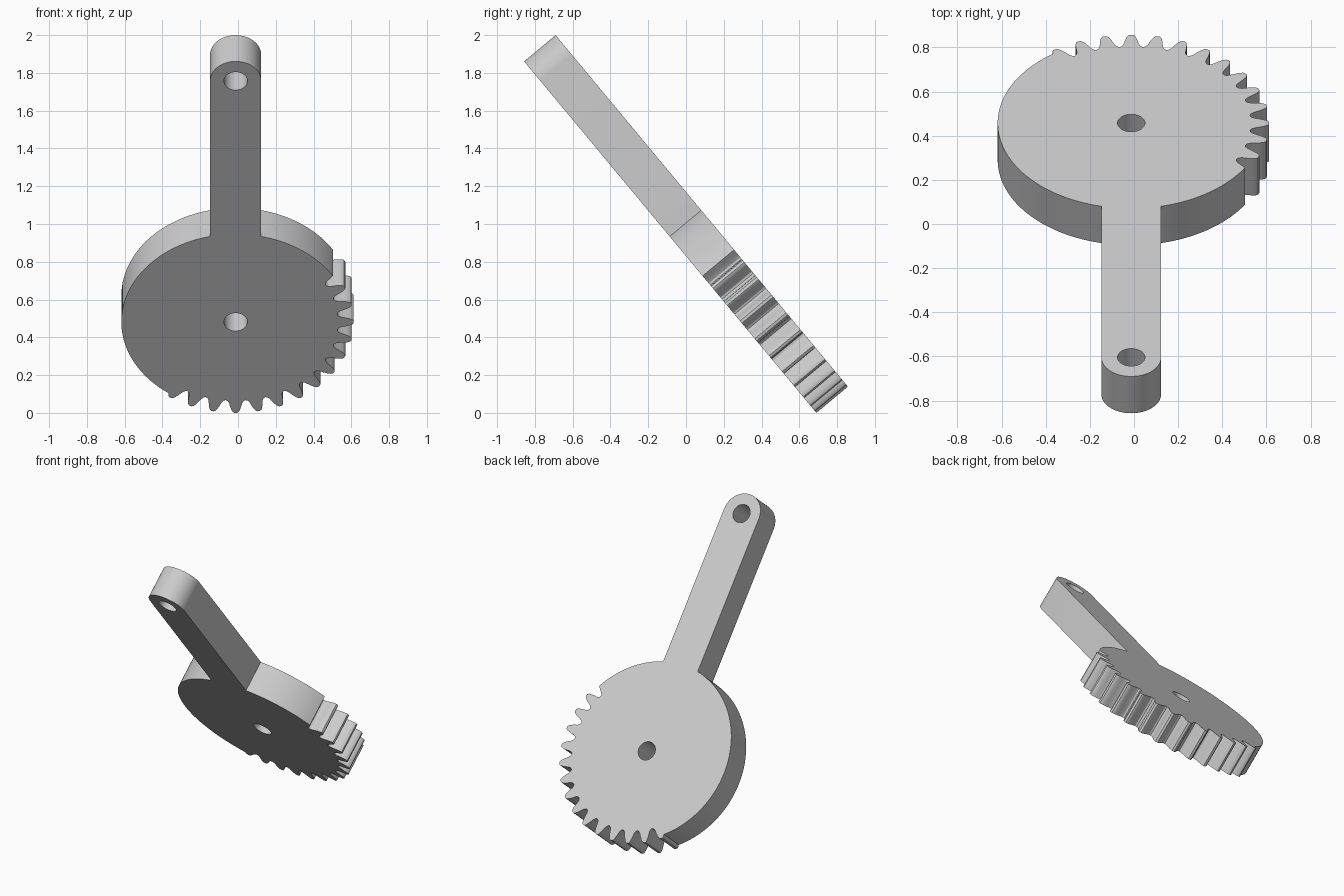
import bpy, bmesh
from math import sin, cos, asin, degrees, radians
from mathutils import Matrix

cube = bpy.data.objects.get("Cube")
if cube:
    bpy.data.objects.remove(cube, do_unlink=True)

THICK = 0.217
DISC_R = 0.605
HUB_Y = -0.585
ARM_Y = 1.0745
ARM_W = 0.1355      # half width of the arm
HOLE_R = 0.062
PITCH = 11.25       # degrees per tooth


def polar(r, deg, cy):
    a = radians(deg)
    return (r * cos(a), cy + r * sin(a))


def arc(r, start, end, cy, n):
    return [polar(r, start + (end - start) * i / n, cy) for i in range(n + 1)]


# Tooth profile: angle from the tooth centre and radius
half = [(-5.62, 0.540), (-4.5, 0.545), (-3.6, 0.558), (-2.8, 0.585),
        (-2.1, DISC_R), (-1.4, 0.619), (-0.7, 0.625)]
tooth = half + [(-a, r) for a, r in reversed(half[1:])]

# Outline: rounded arm, plain rim, toothed rim, plain rim
join = degrees(asin(ARM_W / DISC_R))
outline = arc(ARM_W, 0, 180, ARM_Y, 32)
outline += arc(DISC_R, 90 + join, 233.9, HUB_Y, 48)[:-1]
first, count = -123.75, 14
for k in range(count + 1):
    for a, r in tooth:
        if k == 0 and a < -2.2:
            continue        # rim runs straight into the first tooth
        if k == count and a > -2.2:
            continue        # last gap ends on the plain rim
        outline.append(polar(r, first + k * PITCH + a, HUB_Y))
outline += arc(DISC_R, first + count * PITCH - 2.1, 90 - join, HUB_Y, 18)

# Filled, extruded profile with two bored holes
curve = bpy.data.curves.new("lever_profile", 'CURVE')
curve.dimensions = '2D'
curve.fill_mode = 'BOTH'
curve.extrude = THICK / 2
holes = [arc(HOLE_R, 0, 360, cy, 40)[:-1] for cy in (HUB_Y, ARM_Y)]
for pts in [outline] + holes:
    spline = curve.splines.new('POLY')
    spline.points.add(len(pts) - 1)
    for p, (x, y) in zip(spline.points, pts):
        p.co = (x, y, 0, 1)
    spline.use_cyclic_u = True

helper = bpy.data.objects.new("lever_profile", curve)
bpy.context.collection.objects.link(helper)
graph = bpy.context.evaluated_depsgraph_get()
mesh = bpy.data.meshes.new_from_object(helper.evaluated_get(graph))
bpy.data.objects.remove(helper, do_unlink=True)

# Weld, then lean the whole part back
bm = bmesh.new()
bm.from_mesh(mesh)
bmesh.ops.remove_doubles(bm, verts=bm.verts, dist=0.0001)
bm.transform(Matrix.Translation((-0.0125, 0, 1)) @ Matrix.Rotation(radians(129.75), 4, 'X'))
bmesh.ops.recalc_face_normals(bm, faces=bm.faces)
bm.to_mesh(mesh)
bm.free()

# Plain grey material
mat = bpy.data.materials.new("plain_grey")
mat.use_nodes = True
grey = (0.6, 0.6, 0.6, 1)
mat.diffuse_color = grey
mat.node_tree.nodes["Principled BSDF"].inputs["Base Color"].default_value = grey
mesh.materials.clear()
mesh.materials.append(mat)

lever = bpy.data.objects.new("sector_gear_lever", mesh)
bpy.context.collection.objects.link(lever)
bpy.ops.object.select_all(action='DESELECT')
lever.select_set(True)
bpy.context.view_layer.objects.active = lever
bpy.ops.object.shade_smooth_by_angle(angle=radians(30))
